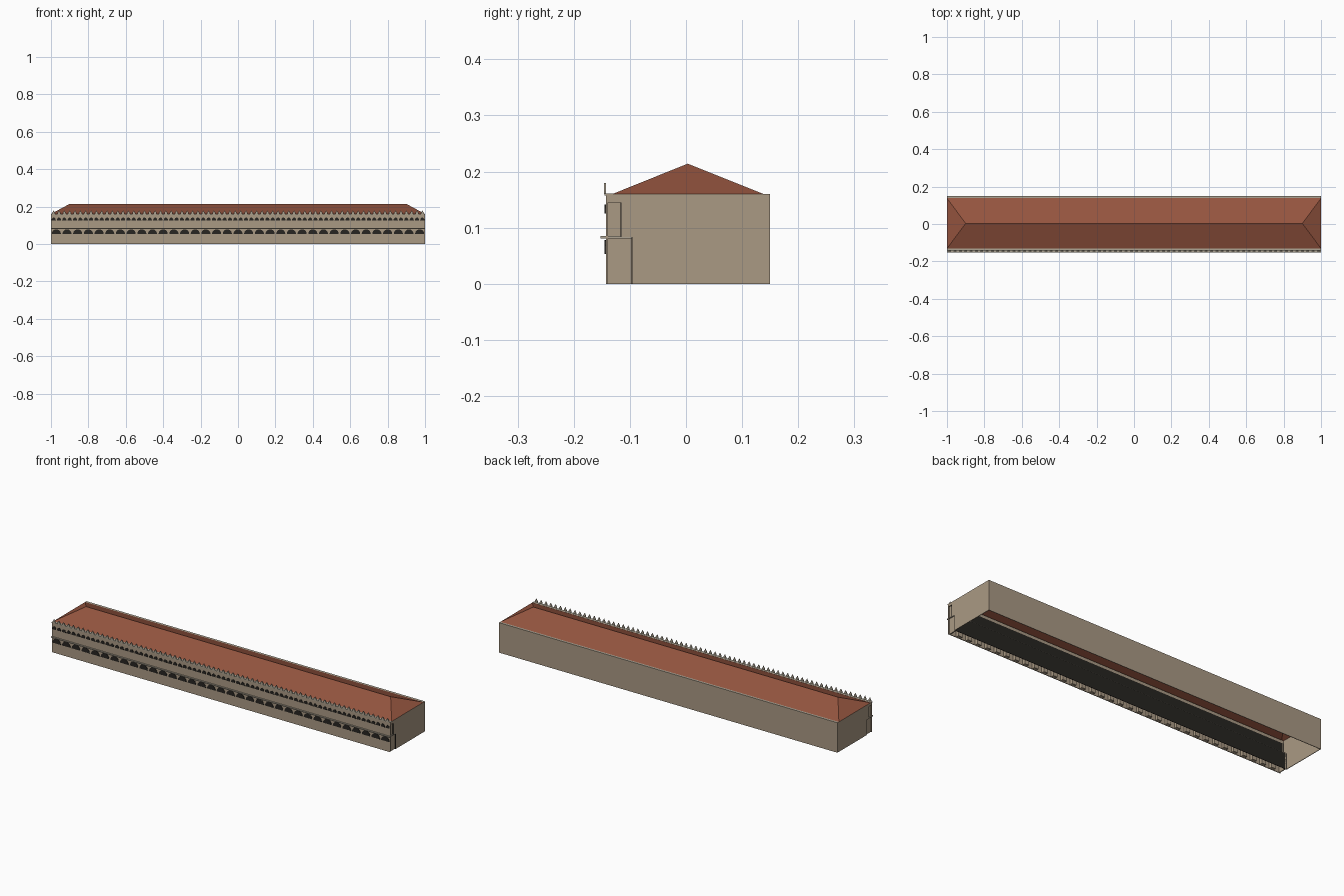
import bpy, bmesh, math

if "Cube" in bpy.data.objects:
    bpy.data.objects.remove(bpy.data.objects["Cube"])

def material(name, rgb):
    m = bpy.data.materials.new(name)
    m.diffuse_color = (*rgb, 1)
    m.use_nodes = True
    m.node_tree.nodes["Principled BSDF"].inputs["Base Color"].default_value = m.diffuse_color
    return m

STONE = material("stone", (0.40, 0.32, 0.23))
PALE = material("pale_stone", (0.42, 0.37, 0.29))
DARK = material("dark_glass", (0.02, 0.018, 0.015))
TILE = material("roof_tile", (0.30, 0.09, 0.05))

def finish(name, bm, mat):
    bmesh.ops.recalc_face_normals(bm, faces=bm.faces)
    me = bpy.data.meshes.new(name)
    bm.to_mesh(me)
    bm.free()
    me.materials.append(mat)
    ob = bpy.data.objects.new(name, me)
    bpy.context.collection.objects.link(ob)
    return ob

def add_box(bm, x0, x1, y0, y1, z0, z1):
    v = bmesh.ops.create_cube(bm, size=1)["verts"]
    for p in v:
        p.co = ((x0 + x1) / 2 + p.co.x * (x1 - x0),
                (y0 + y1) / 2 + p.co.y * (y1 - y0),
                (z0 + z1) / 2 + p.co.z * (z1 - z0))

def boxes(name, mat, *dims):
    bm = bmesh.new()
    for d in dims:
        add_box(bm, *d)
    return finish(name, bm, mat)

def add_prism(bm, pts, y0, y1):
    # extrude an x/z outline along y
    f = bm.faces.new([bm.verts.new((x, y0, z)) for x, z in pts])
    ext = bmesh.ops.extrude_face_region(bm, geom=[f])["geom"]
    for g in ext:
        if isinstance(g, bmesh.types.BMVert):
            g.co.y = y1

def centres(n):
    return [-1 + 2 * (i + 0.5) / n for i in range(n)]

FRONT, BACK, EAVE = -0.143, 0.15, 0.16
LOWER, UPPER = 35, 70

# hollow body, open underneath
boxes("outer_walls", STONE,
      (-1, 1, BACK - 0.003, BACK, 0, EAVE),
      (-1, -0.997, -0.095, BACK, 0, EAVE),
      (0.997, 1, -0.095, BACK, 0, EAVE),
      (-1, -0.997, -0.115, -0.095, 0.083, EAVE),
      (0.997, 1, -0.115, -0.095, 0.083, EAVE))

# street facade and slightly recessed gallery ends
boxes("front_facade", STONE,
      (-1, 1, FRONT, FRONT + 0.004, 0, EAVE),
      (-0.995, -0.99, FRONT, -0.095, 0, 0.083),
      (0.99, 0.995, FRONT, -0.095, 0, 0.083),
      (-0.995, -0.99, FRONT, -0.115, 0.085, 0.145),
      (0.99, 0.995, FRONT, -0.115, 0.085, 0.145),
      (-1, 1, FRONT, -0.115, 0.145, EAVE))

# dark walls at the back of both galleries
boxes("lower_gallery_wall", DARK, (-1, 1, -0.097, -0.095, 0, 0.083))
boxes("upper_gallery_wall", DARK, (-1, 1, -0.117, -0.115, 0.083, 0.145))

# floor slab with projecting ledge, eave rim
boxes("floor_ledge", PALE, (-1, 1, -0.152, -0.095, 0.081, 0.085))
boxes("eave_rim", PALE,
      (-1, 1, 0.135, BACK, EAVE - 0.003, EAVE),
      (-1, 1, FRONT - 0.002, -0.13, EAVE - 0.003, EAVE + 0.001))

# piers behind the ground floor facade
boxes("arcade_piers", STONE,
      *[(-1 + 2 * i / LOWER - 0.012, -1 + 2 * i / LOWER + 0.012,
         FRONT + 0.002, -0.122, 0, 0.081) for i in range(1, LOWER)])

# rows of dark half-round arches
def arch_row(name, n, radius, base, height):
    bm = bmesh.new()
    for cx in centres(n):
        pts = [(cx + radius * math.cos(math.pi * k / 10),
                base + height * math.sin(math.pi * k / 10)) for k in range(11)]
        add_prism(bm, pts, FRONT - 0.002, FRONT + 0.001)
    return finish(name, bm, DARK)

arch_row("lower_arches", LOWER, 0.0245, 0.053, 0.025)
arch_row("upper_arches", UPPER, 0.0115, 0.125, 0.016)

# pointed battlements along the front eave
bm = bmesh.new()
for cx in centres(UPPER):
    add_prism(bm, [(cx + dx, EAVE + dz) for dx, dz in
                   [(-0.008, 0), (0.008, 0), (0.008, 0.006),
                    (0.003, 0.014), (0, 0.02), (-0.003, 0.014), (-0.008, 0.006)]],
              FRONT - 0.003, FRONT)
finish("battlements", bm, PALE)

# hipped roof, open underneath
bm = bmesh.new()
a, b, c, d, r0, r1 = [bm.verts.new(p) for p in
    [(-1, -0.131, EAVE), (1, -0.131, EAVE), (1, 0.138, EAVE), (-1, 0.138, EAVE),
     (-0.9, 0.003, 0.214), (0.9, 0.003, 0.214)]]
for f in [(a, b, r1, r0), (c, d, r0, r1), (b, c, r1), (d, a, r0)]:
    bm.faces.new(f)
finish("hipped_roof", bm, TILE)
